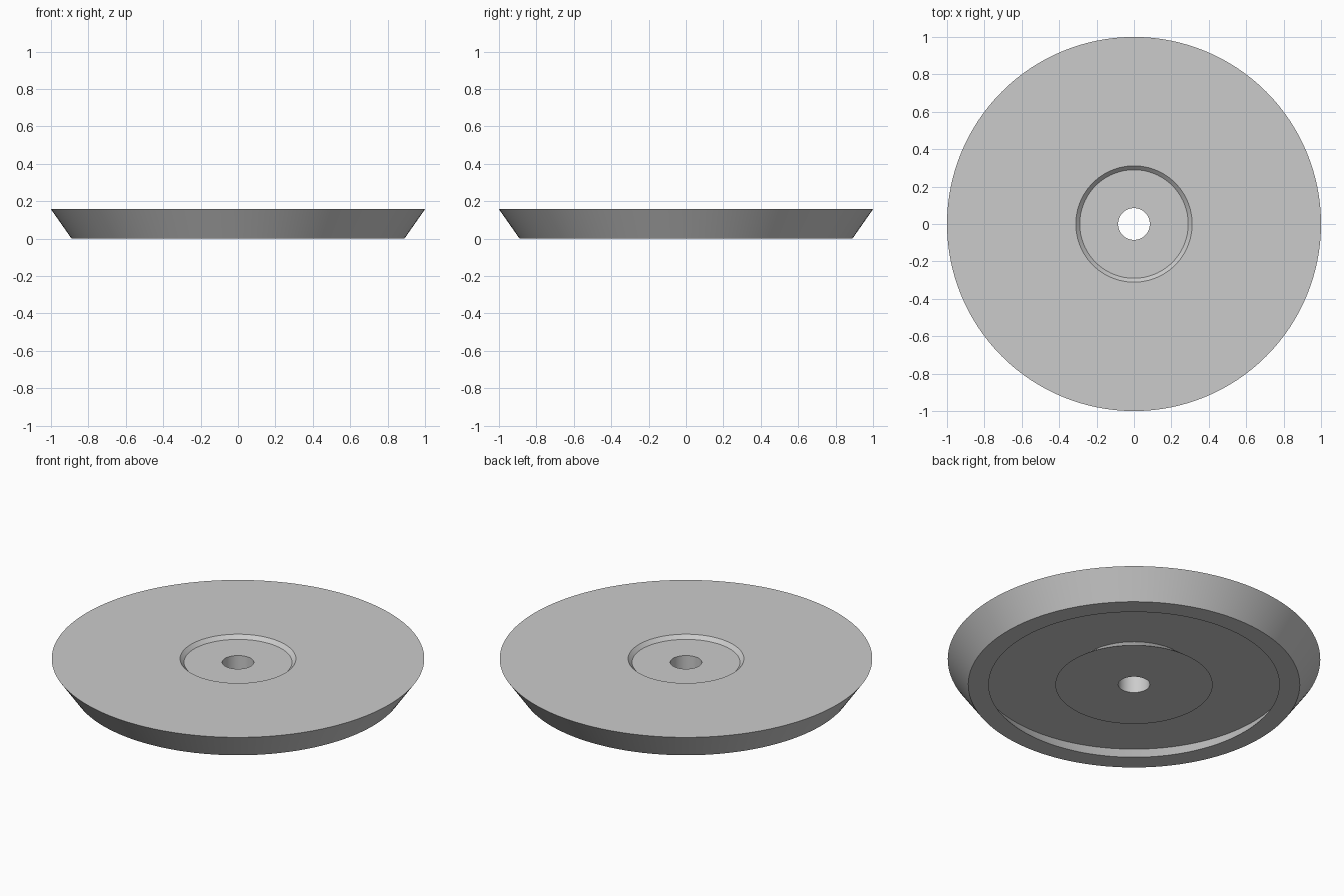
import bpy
import bmesh
import math

if "Cube" in bpy.data.objects:
    bpy.data.objects.remove(bpy.data.objects["Cube"], do_unlink=True)

SEGMENTS = 128
HEIGHT = 0.157
GROOVE = 0.086      # depth of the underside groove
DISH = 0.021        # depth of the dish on top


def make_material(name, colour):
    mat = bpy.data.materials.new(name)
    mat.use_nodes = True
    mat.diffuse_color = colour
    mat.node_tree.nodes["Principled BSDF"].inputs["Base Color"].default_value = colour
    return mat


def lathe(name, profile, mat):
    """Turn a closed (radius, height) outline around the z axis."""
    bm = bmesh.new()
    rings = []
    for i in range(SEGMENTS):
        a = 2 * math.pi * i / SEGMENTS
        rings.append([bm.verts.new((r * math.cos(a), r * math.sin(a), z)) for r, z in profile])
    for i in range(SEGMENTS):
        here, after = rings[i], rings[(i + 1) % SEGMENTS]
        for j in range(len(profile)):
            k = (j + 1) % len(profile)
            bm.faces.new((here[j], after[j], after[k], here[k]))
    bmesh.ops.recalc_face_normals(bm, faces=bm.faces)
    mesh = bpy.data.meshes.new(name)
    bm.to_mesh(mesh)
    bm.free()
    mesh.materials.append(mat)
    obj = bpy.data.objects.new(name, mesh)
    bpy.context.collection.objects.link(obj)
    bpy.ops.object.select_all(action="DESELECT")
    obj.select_set(True)
    bpy.context.view_layer.objects.active = obj
    bpy.ops.object.shade_smooth_by_angle(angle=math.radians(30))
    return obj


grey = make_material("plain grey", (0.6, 0.6, 0.6, 1.0))

# Flared disc with a central bore, a shallow dish on top and an undercut groove below
outline = [
    (0.085, 0.0),               # bore and hub underside
    (0.422, 0.0),
    (0.311, GROOVE),            # hub side and groove roof
    (0.842, GROOVE),
    (0.78, 0.0),                # rim inner wall and foot
    (0.89, 0.0),
    (1.0, HEIGHT),              # flared outer wall and top
    (0.311, HEIGHT),
    (0.29, HEIGHT - DISH),      # dish wall and floor
    (0.085, HEIGHT - DISH),
]
lathe("flared_disc", outline, grey)
